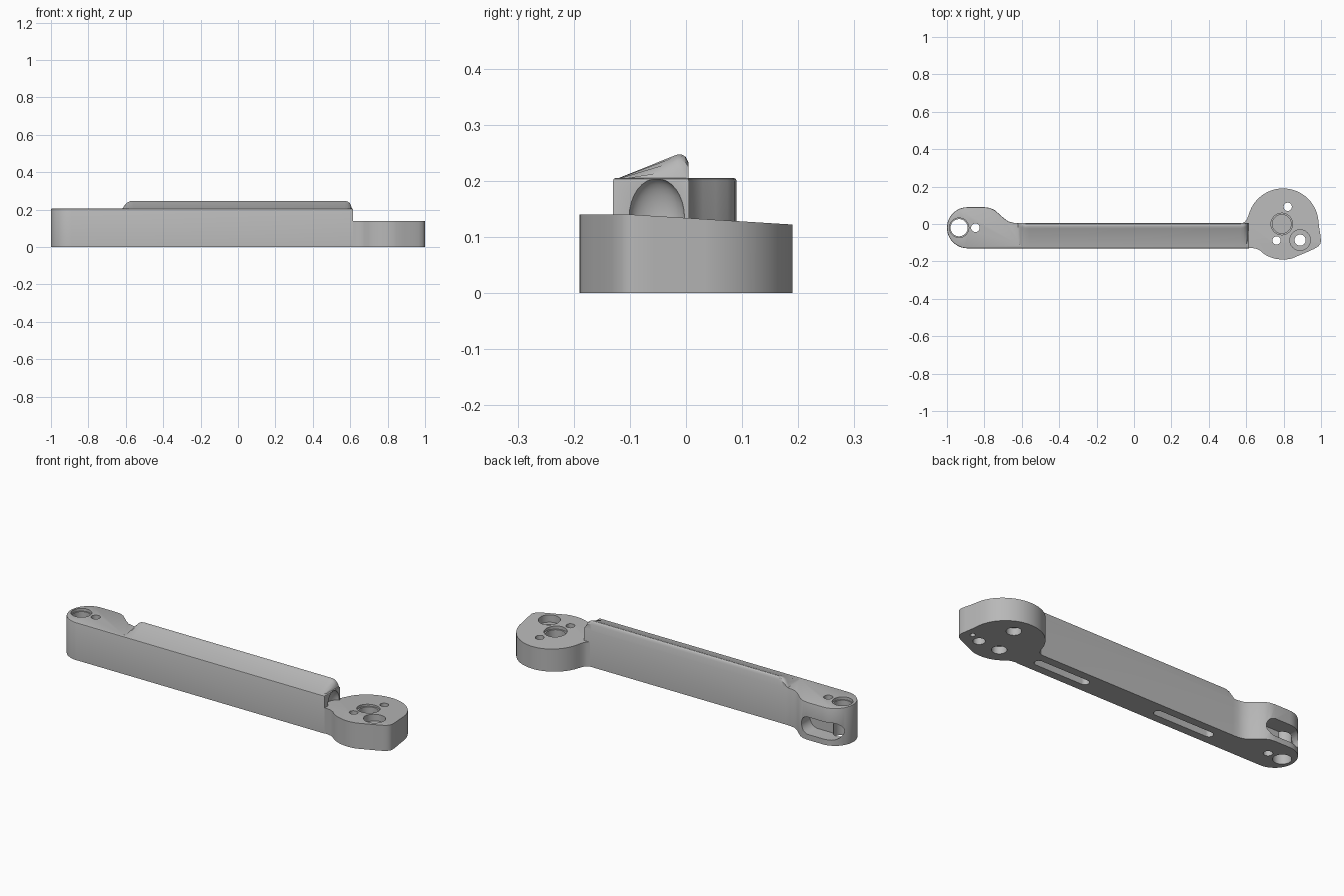
import bpy
import bmesh
from math import sin, cos, radians

cube = bpy.data.objects.get("Cube")
if cube:
    bpy.data.objects.remove(cube, do_unlink=True)

metal = bpy.data.materials.new("brushed grey")
metal.use_nodes = True
grey = (0.48, 0.48, 0.48, 1)
metal.diffuse_color = grey
metal.node_tree.nodes["Principled BSDF"].inputs["Base Color"].default_value = grey


def arc(cx, cy, r, start, end, steps=24):
    angles = [radians(start + (end - start) * i / steps) for i in range(steps + 1)]
    return [(cx + r * cos(a), cy + r * sin(a)) for a in angles]


def stadium(x0, x1, y0, y1):
    r, mid = (y1 - y0) / 2, (y0 + y1) / 2
    return arc(x1 - r, mid, r, -90, 90, 12) + arc(x0 + r, mid, r, 90, 270, 12)


def loft(name, rings, bevel_z=None):
    """Skin closed rings of 3D points, cap both ends, optionally round one rim."""
    bm = bmesh.new()
    loops = [[bm.verts.new(p) for p in ring] for ring in rings]
    n = len(loops[0])
    for a, b in zip(loops, loops[1:]):
        for i in range(n):
            j = (i + 1) % n
            bm.faces.new((a[i], a[j], b[j], b[i]))
    bm.faces.new(loops[0])
    bm.faces.new(loops[-1])
    bmesh.ops.recalc_face_normals(bm, faces=bm.faces)
    if bevel_z is not None:
        rim = [e for e in bm.edges if all(abs(v.co.z - bevel_z) < 1e-5 for v in e.verts)]
        bmesh.ops.bevel(bm, geom=rim, offset=0.005, segments=2, profile=0.5, affect='EDGES')
    mesh = bpy.data.meshes.new(name)
    bm.to_mesh(mesh)
    bm.free()
    mesh.materials.append(metal)
    obj = bpy.data.objects.new(name, mesh)
    bpy.context.collection.objects.link(obj)
    return obj


def prism(name, outline, low, high, axis="z", bevel_z=None):
    place = {"x": lambda a, b, t: (t, a, b),
             "y": lambda a, b, t: (a, t, b),
             "z": lambda a, b, t: (a, b, t)}[axis]
    return loft(name, [[place(a, b, t) for a, b in outline] for t in (low, high)], bevel_z)


def combine(target, tool, operation="DIFFERENCE"):
    tool.hide_render = True
    mod = target.modifiers.new(operation.lower(), "BOOLEAN")
    mod.operation, mod.object, mod.solver = operation, tool, "EXACT"
    bpy.context.view_layer.objects.active = target
    bpy.ops.object.modifier_apply(modifier=mod.name)
    bpy.data.objects.remove(tool, do_unlink=True)


def drill(target, x, y, r, low, high):
    combine(target, prism("drill", arc(x, y, r, 0, 348.75, 31), low, high))


# Long arm with a rounded pivot end
shoulder = [(-.80, .09), (-.77, .086), (-.745, .074), (-.72, .053),
            (-.695, .03), (-.67, .013), (-.64, .006), (-.61, .005)]
outline = arc(-.89, -.02, .11, 270, 90) + shoulder + [(.615, .005), (.615, -.13)]
arm = prism("arm", outline, 0, .205, bevel_z=.205)

# Sloping ridge on the arm, fading in and out at its ends
slope = [(-.1295, .201), (-.024, .2435), (-.016, .2465), (-.008, .247),
         (-.001, .243), (.0045, .233)]
stations = [(-.63, -.1), (-.615, .2), (-.605, .5), (-.592, .8), (-.578, .95), (-.56, 1),
            (.57, 1), (.585, .93), (.597, .75), (.605, .4), (.61, 0)]
rings = []
for x, rise in stations:
    crest = [(x, y, .201 + (z - .201) * rise) for y, z in slope]
    rings.append([(x, -.1295, .17)] + crest + [(x, .0045, .17)])
combine(arm, loft("ridge", rings), "UNION")

# Scooped arch where the arm meets the hub
bpy.ops.mesh.primitive_uv_sphere_add(segments=32, ring_count=16, radius=1,
                                     location=(.62, -.052, .135))
scoop = bpy.context.object
scoop.scale = (.034, .05, .07)
scoop.data.materials.append(metal)
combine(arm, scoop)

# Pivot holes, side slot and underside pockets
drill(arm, -.935, -.02, .046, -.1, .4)
drill(arm, -.935, -.02, .052, .19, .4)
drill(arm, -.848, -.02, .023, -.1, .4)
combine(arm, prism("side_slot", stadium(-.985, -.755, .03, .125), .005, .3, "y"))
for x0, x1 in ((.23, .56), (-.54, -.18)):
    combine(arm, prism("pocket", stadium(x0, x1, -.085, -.04), -.1, .14))

# Hub with a necked joint and an uneven rim
rim = [(.575, -.127), (.575, .004), (.592, .011), (.604, .026), (.612, .046)]
rim += arc(.797, 0, .19, 160, 10, 40)
rim += [(.99, -.02), (.996, -.055), (1, -.09), (.996, -.106), (.985, -.12), (.965, -.132),
        (.93, -.148), (.89, -.165)]
rim += arc(.797, 0, .19, -75, -122, 10)
rim += [(.675, -.143), (.655, -.133), (.63, -.128)]
hub = prism("hub", rim, 0, .14)
wedge = [(-.1, .14), (.25, .1183), (.25, .3), (-.1, .3)]
combine(hub, prism("wedge", wedge, .5, 1.1, "x"))

# Hub bores, countersunk from above or below
for x, y, r, low, high in (
        (.79, 0, .05, .03, .3), (.79, 0, .058, .12, .3),
        (.888, -.086, .03, -.1, .3), (.888, -.086, .055, .1, .3),
        (.822, .092, .022, -.1, .3), (.822, .092, .037, -.1, .04),
        (.762, -.088, .022, -.1, .3), (.762, -.088, .037, -.1, .04),
        (.95, -.06, .013, -.1, .04)):
    drill(hub, x, y, r, low, high)

# Smooth curved walls, keep edges sharp
for obj in (arm, hub):
    bpy.ops.object.select_all(action='DESELECT')
    obj.select_set(True)
    bpy.context.view_layer.objects.active = obj
    bpy.ops.object.shade_smooth_by_angle(angle=radians(30))
